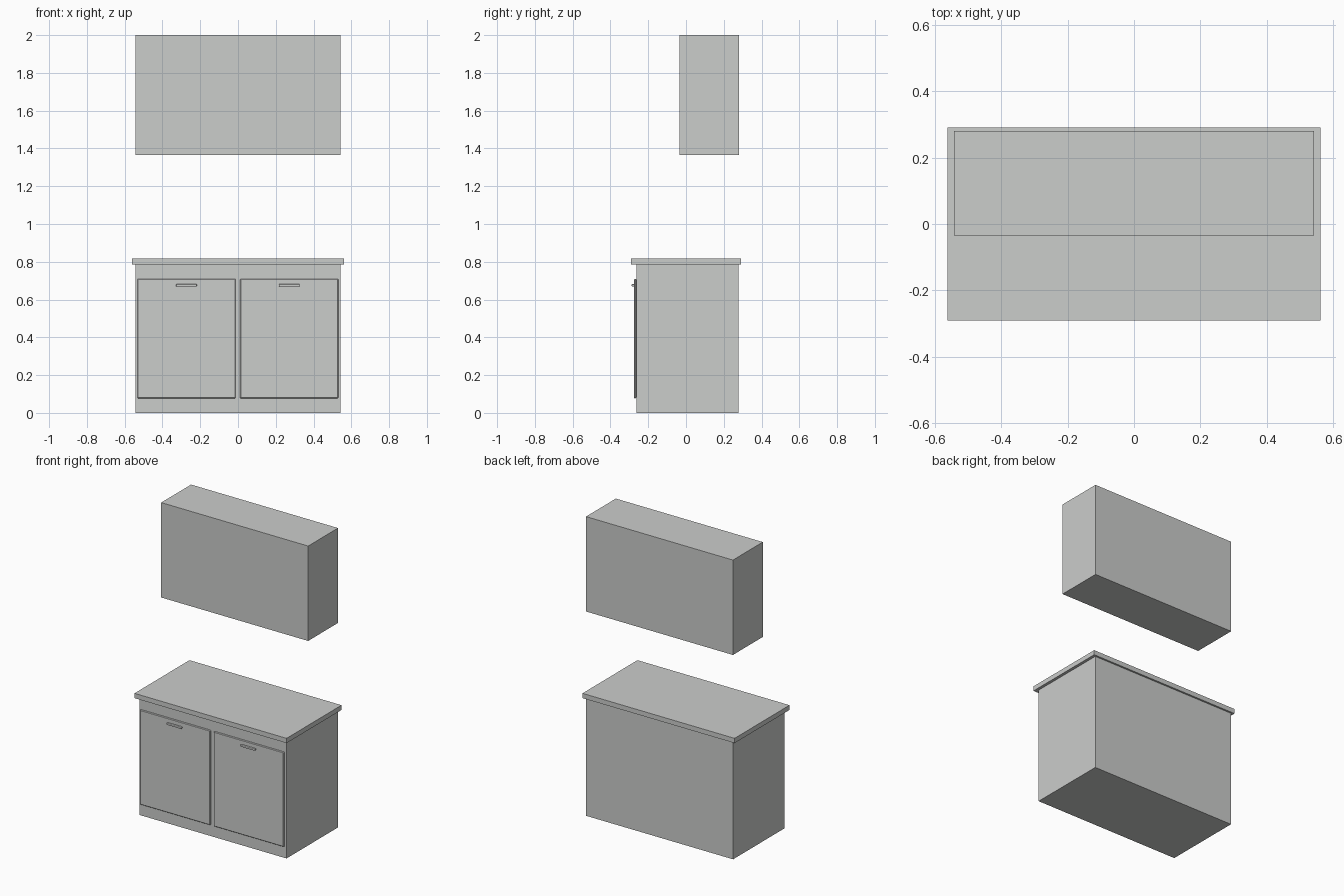
import bpy
import bmesh
from mathutils import Vector

cube = bpy.data.objects.get("Cube")
if cube:
    bpy.data.objects.remove(cube, do_unlink=True)

# One plain grey finish for everything
grey = bpy.data.materials.new("light_grey")
grey.use_nodes = True
COLOUR = (0.6, 0.61, 0.6, 1)
grey.diffuse_color = COLOUR
grey.node_tree.nodes["Principled BSDF"].inputs["Base Color"].default_value = COLOUR


def box(name, low, high, bevel=0, segments=1):
    """Box between two corners, with optional bevelled edges."""
    low, high = Vector(low), Vector(high)
    bm = bmesh.new()
    bmesh.ops.create_cube(bm, size=1)
    bmesh.ops.scale(bm, vec=high - low, verts=bm.verts)
    bmesh.ops.translate(bm, vec=(low + high) / 2, verts=bm.verts)
    mesh = bpy.data.meshes.new(name)
    bm.to_mesh(mesh)
    bm.free()
    mesh.materials.append(grey)
    obj = bpy.data.objects.new(name, mesh)
    bpy.context.collection.objects.link(obj)
    if bevel:
        mod = obj.modifiers.new("soft_edges", "BEVEL")
        mod.width = bevel
        mod.segments = segments
    return obj


# Carcass, worktop and wall unit
HALF = 0.543
box("base_cabinet", (-HALF, -0.263, 0), (HALF, 0.278, 0.786))
box("worktop", (-0.562, -0.29, 0.786), (0.562, 0.29, 0.818))
box("wall_cabinet", (-HALF, -0.035, 1.366), (HALF, 0.28, 2))

# Doors with a small pull bar near the top edge
for side, centre in (("right", -0.273), ("left", 0.271)):
    box(side + "_door", (centre - 0.26, -0.275, 0.077),
        (centre + 0.26, -0.263, 0.71), bevel=0.004)
    box(side + "_handle", (centre - 0.055, -0.288, 0.669),
        (centre + 0.055, -0.273, 0.682), bevel=0.004, segments=2)
